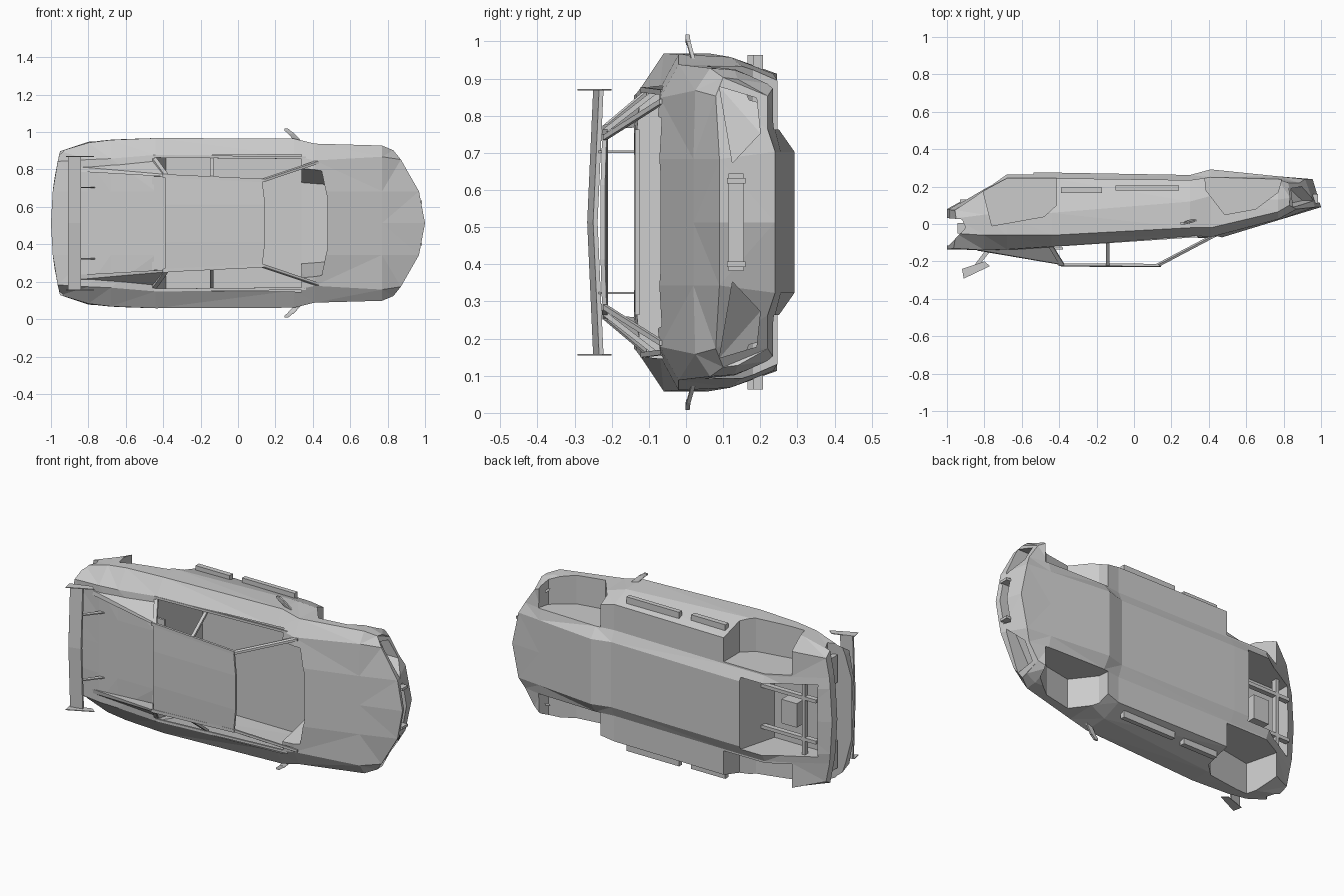
import bpy, bmesh

if "Cube" in bpy.data.objects:
    bpy.data.objects.remove(bpy.data.objects["Cube"])

HALF_WIDTH = 0.513


def finish(name, bm):
    # car space (length, side, height) -> the car lies on its flank, roof towards -y
    bmesh.ops.remove_doubles(bm, verts=bm.verts, dist=1e-5)
    bmesh.ops.recalc_face_normals(bm, faces=bm.faces)
    for v in bm.verts:
        u, w, h = v.co
        v.co = (u, -h, w + HALF_WIDTH)
    me = bpy.data.meshes.new(name)
    bm.to_mesh(me)
    bm.free()
    ob = bpy.data.objects.new(name, me)
    bpy.context.collection.objects.link(ob)
    return ob


def hull(name, pts, side=1):
    bm = bmesh.new()
    for u, w, h in pts:
        bm.verts.new((u, w * side, h))
    r = bmesh.ops.convex_hull(bm, input=bm.verts)
    junk = [g for g in r["geom_interior"] + r["geom_unused"] if isinstance(g, bmesh.types.BMVert)]
    bmesh.ops.delete(bm, geom=list(set(junk)), context='VERTS')
    bmesh.ops.dissolve_limit(bm, angle_limit=0.01, verts=bm.verts, edges=bm.edges)
    return finish(name, bm)


def both(name, pts):
    return [hull(f"{name}_{n}", pts, s) for n, s in (("left", 1), ("right", -1))]


def prism(poly, w0, w1):
    return [(u, w, h) for u, h in poly for w in (w0, w1)]


def box(u0, u1, w0, w1, h0, h1):
    return prism([(u0, h0), (u1, h0), (u1, h1), (u0, h1)], w0, w1)


def bar(a, b, tu=0.008, tw=0.008, th=0.006):
    return [(p[0] + i * tu, p[1] + j * tw, p[2] + k * th)
            for p in (a, b) for i in (-1, 1) for j in (-1, 1) for k in (-1, 1)]


def cut(target, cutters):
    for c in cutters:
        m = target.modifiers.new("cut", 'BOOLEAN')
        m.operation, m.solver, m.object = 'DIFFERENCE', 'EXACT', c
        bpy.context.view_layer.objects.active = target
        bpy.ops.object.modifier_apply(modifier=m.name)
        bpy.data.objects.remove(c)


# Body: lofted sections
# u, sweep, bottom shift, centre h, top (w,h), widest (w,h), waist (w,h), bottom w, sill h, pan h
sections = [
    (-1.00, 0.05, -0.0, .135, (.33, .13), (.385, .05), (.385, -.03), .36, -.075, -.08),
    (-.80, 0, 0, .14, (.34, .14), (.43, .06), (.435, -.05), .40, -.18, -.19),
    (-.68, 0, 0, .14, (.345, .135), (.445, .06), (.447, -.05), .40, -.245, -.275),
    (-.44, 0, 0, .14, (.365, .12), (.455, .06), (.455, -.06), .40, -.245, -.275),
    (.30, 0, 0, .085, (.36, .07), (.452, .02), (.445, -.12), .40, -.235, -.262),
    (.41, 0, 0, .09, (.335, .07), (.425, .02), (.42, -.15), .375, -.25, -.292),
    (.77, 0, 0, -.02, (.355, -.025), (.415, -.065), (.41, -.13), .37, -.24, -.255),
    (1.00, -.17, -.045, -.09, (.34, -.08), (.39, -.10), (.385, -.14), .34, -.22, -.24),
]


def ring(s):
    u, sweep, db, hc, top, wide, waist, wb, sill, pan = s
    pts = [(0, hc), (.17, hc), top, wide, waist, (wb, sill), (.25, sill), (.19, pan), (0, pan)]
    return [(u + sweep * (w / .39) ** 2 + (db if i > 4 else 0), w, h) for i, (w, h) in enumerate(pts)]


bm = bmesh.new()
for side in (1, -1):
    rows = [[bm.verts.new((u, w * side, h)) for u, w, h in ring(s)] for s in sections]
    for a, b in zip(rows, rows[1:]):
        for i in range(8):
            bm.faces.new((a[i], a[i + 1], b[i + 1], b[i]))
    for e in (rows[0], rows[-1]):
        for f in ((0, 1, 7, 8), (1, 2, 6, 7), (2, 3, 5, 6), (3, 4, 5)):
            bm.faces.new([e[i] for i in f])
bmesh.ops.remove_doubles(bm, verts=bm.verts, dist=1e-5)
bmesh.ops.triangulate(bm, faces=bm.faces)
body = finish("body_shell", bm)

# Cabin, wheel wells, lamp recesses, nose slot, tail notch, engine bay
cabin = [(u, w * s, h) for s in (1, -1) for u, w, h in
         ((-.46, .345, .2), (.34, .345, .2), (-.385, .385, -.22), (.34, .385, -.22),
          (-.395, .39, -.05), (.34, .385, -.05))]
footwell = [(u, w * s, h) for s in (1, -1) for u, w, h in
            ((.2, .32, .2), (.39, .32, .2), (.44, .1, .2), (.3, .22, -.22), (.56, .2, -.2), (.2, .22, -.22))]
front_arch = [(.37, -.35), (.385, -.18), (.485, -.05), (.65, -.08), (.77, -.17), (.82, -.35)]
rear_arch = [(-.82, -.3), (-.81, -.19), (-.76, .01), (-.48, -.04), (-.415, -.1), (-.415, -.3)]
lamp = [(u, w, h) for w, h, d in ((.365, -.09, .74), (.335, -.19, .77), (.24, -.2, .82), (.16, -.125, .90))
        for u in (d, 1.1)]
notch = [(-.99, .115), (-.90, .02), (-.92, -.025), (-1.1, -.04), (-1.1, .115)]
bay = [(-.93, -.3), (-.93, -.04), (-.6, -.04), (-.53, -.3)]
cut(body, [hull("cabin_cutter", cabin), hull("footwell_cutter", footwell)]
    + both("front_arch_cutter", prism(front_arch, .25, .6))
    + both("rear_arch_cutter", prism(rear_arch, .26, .6))
    + both("lamp_cutter", lamp)
    + [hull("nose_slot_cutter", box(.93, 1.1, -.13, .13, -.155, -.115)),
       hull("tail_notch_cutter", prism(notch, -.6, .6)),
       hull("engine_bay_cutter", prism(bay, -.21, .21))])

# Roof panel
roof = [(u, w * s, h - t) for s in (1, -1) for t in (0, .012) for u, w, h in
        ((.13, .225, .226), (.145, .1, .23), (-.39, .25, .222), (-.39, .1, .228))]
hull("roof_panel", roof)
# Parcel shelf below the rear window
hull("rear_window_shelf", box(-.46, -.38, -.25, .25, .125, .137))

# Pillars, rails and flying buttresses
both("roof_rail", bar((.13, .228, .22), (-.40, .253, .217), .004, .009, .007))
both("windscreen_pillar", bar((.13, .228, .219), (.42, .325, .066), .012, .007, .005))
both("door_pillar", bar((-.14, .35, .085), (-.14, .245, .22), .009, .006, .003))
both("rear_pillar", bar((-.45, .345, .11), (-.385, .255, .217), .012, .008, .004))
both("window_sill_rail", bar((-.45, .357, .118), (.36, .350, .064), .004, .007, .005))
both("flying_buttress", [(-.84, .30, .138), (-.84, .275, .142), (-.40, .25, .217), (-.40, .262, .214),
                         (-.46, .335, .118), (-.45, .255, .14)])

# Door mirrors
both("door_mirror_arm", bar((.33, .43, -.022), (.28, .483, -.007), .014, .004, .005))
both("door_mirror", bar((.28, .482, -.006), (.258, .500, -.004), .01, .005, .006))

# Sill strips under the doors
both("sill_strip_rear", box(-.39, -.17, .39, .45, -.195, -.165))
both("sill_strip_front", box(-.10, .24, .39, .45, -.207, -.18))

# Rear wing: blade halves, end plates, struts
both("wing_blade", [(u, w, h + d + t) for w, h in ((0, .252), (.357, .236))
                    for u, d in ((-.91, .008), (-.84, -.008)) for t in (-.006, .006)])
both("wing_end_plate", prism([(-.92, .24), (-.80, .20), (-.77, .225), (-.91, .292)], .355, .359))
both("wing_strut", prism([(-.87, .242), (-.84, .236), (-.76, .135), (-.79, .135)], .187, .193))

# Front bumper teeth
both("bumper_tooth", box(.93, .985, .105, .12, -.16, -.11))

# Engine bay frame and silencer
both("bay_rail", box(-.93, -.55, .11, .13, -.13, -.10))
hull("bay_crossbar", box(-.86, -.84, -.21, .21, -.13, -.10))
hull("silencer", box(-.80, -.70, -.07, .07, -.12, -.04))

# Tail lamps in the notch
both("tail_lamp", box(-.945, -.89, .17, .33, -.005, .05))
